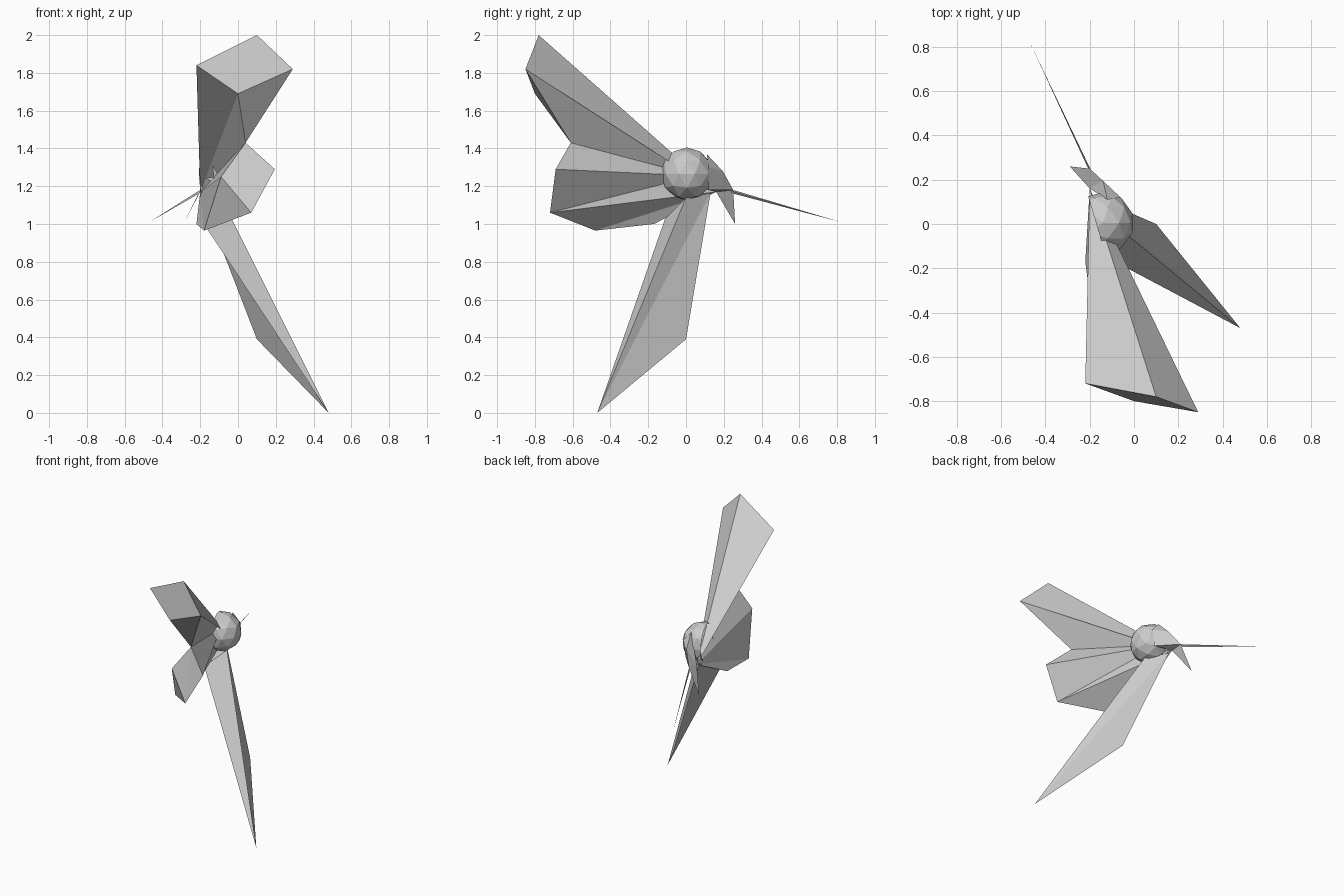
import bpy, bmesh
from mathutils import Vector

default_cube = bpy.data.objects.get("Cube")
if default_cube:
    bpy.data.objects.remove(default_cube, do_unlink=True)

# One plain grey for every part
grey = bpy.data.materials.new("plain grey")
grey.use_nodes = True
grey.diffuse_color = (0.6, 0.6, 0.6, 1)
grey.node_tree.nodes["Principled BSDF"].inputs["Base Color"].default_value = (0.6, 0.6, 0.6, 1)

# Shared joints where the fins and the snout meet
ROOT = (-0.20, 0.16, 1.17)
CORE = (-0.18, 0.05, 1.255)
ELBOW = (0.04, -0.61, 1.43)
SNOUT = (-0.20, 0.25, 1.18)


def finish(name, bm):
    mesh = bpy.data.meshes.new(name)
    bm.to_mesh(mesh)
    bm.free()
    mesh.materials.append(grey)
    obj = bpy.data.objects.new(name, mesh)
    bpy.context.collection.objects.link(obj)
    return obj


def panel(name, points, faces):
    """Flat-faced part: named points, and faces written as lists of those names."""
    bm = bmesh.new()
    verts = {key: bm.verts.new(co) for key, co in points.items()}
    for face in faces.split(","):
        bm.faces.new([verts[key] for key in face.split()])
    bmesh.ops.recalc_face_normals(bm, faces=bm.faces)
    return finish(name, bm)


# Upper fin: long four-sided blade with a kite-shaped end
panel("upper_fin", {
    "left": (-0.22, -0.72, 1.84), "top": (0.10, -0.78, 2.0),
    "right": (0.29, -0.85, 1.82), "low": (0.0, -0.80, 1.69),
    "elbow": ELBOW, "core": CORE, "root": ROOT,
}, "left low right top, low elbow right, left root low, low root elbow,"
   "left top root, top right root, right core root, right elbow core,"
   "elbow root core")

# Middle fin: shorter, broader blade sharing the elbow
panel("middle_fin", {
    "elbow": ELBOW, "core": CORE, "root": ROOT,
    "crease": (-0.09, -0.65, 1.25), "outer": (0.195, -0.69, 1.29),
    "corner": (0.07, -0.72, 1.06), "bottom": (-0.18, -0.48, 0.965),
    "inner": (-0.22, -0.17, 1.0),
}, "elbow crease corner, elbow corner outer, crease bottom corner,"
   "crease root bottom, elbow root crease, elbow outer core,"
   "outer corner core, corner root core, corner bottom root,"
   "bottom inner root, elbow core root")

# Lower fin: long spike reaching the ground
panel("lower_fin", {
    "tip": (0.48, -0.47, 0.0), "bend": (0.10, 0.0, 0.39),
    "front": (-0.20, -0.11, 1.03), "side": (-0.09, 0.0, 1.14),
    "back": (-0.20, 0.13, 1.165),
}, "tip bend back, tip back side, tip side front, tip front back,"
   "front side back")

# Head: faceted dome, open on its flat side
bm = bmesh.new()
bmesh.ops.create_icosphere(bm, subdivisions=2, radius=0.14)
bmesh.ops.translate(bm, verts=bm.verts, vec=Vector((-0.14, 0.005, 1.265)))
bmesh.ops.bisect_plane(bm, geom=bm.verts[:] + bm.edges[:] + bm.faces[:],
                       plane_co=(-0.17, 0, 0), plane_no=(-1, -0.3, 0),
                       clear_outer=True)
finish("head_dome", bm)

# Snout: tapering facets from the dome to the needle's base
panel("snout", {
    "crown": (-0.12, 0.11, 1.37), "brow": (-0.06, 0.12, 1.30),
    "cheek": (-0.08, 0.12, 1.18), "bridge": (-0.14, 0.195, 1.28),
    "root": ROOT, "nose": SNOUT,
}, "crown brow bridge, brow nose bridge, brow cheek nose,"
   "cheek root nose, crown bridge root, bridge nose root")

# Flap hanging below the snout
panel("beak_flap", {
    "root": ROOT, "nose": SNOUT, "tip": (-0.29, 0.26, 1.0),
}, "root nose tip")

# Needle: very thin spike pointing backwards
panel("needle", {
    "upper": SNOUT, "lower": (-0.20, 0.235, 1.165),
    "side": (-0.193, 0.24, 1.175), "tip": (-0.47, 0.82, 1.01),
}, "upper lower tip, lower side tip, side upper tip, upper side lower")
